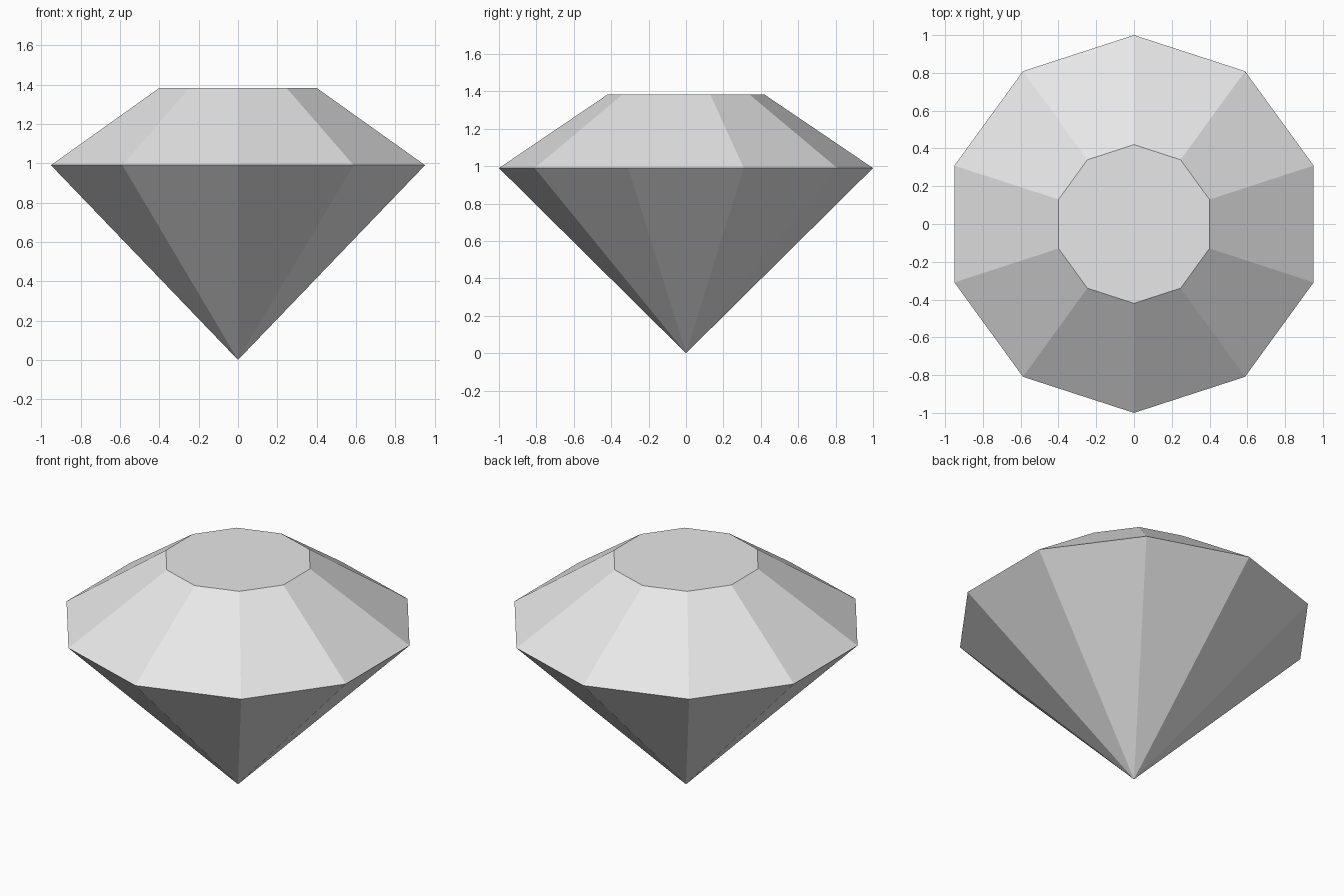
import bpy
import bmesh
from math import cos, sin, pi

cube = bpy.data.objects.get("Cube")
if cube:
    bpy.data.objects.remove(cube, do_unlink=True)

SIDES = 10
GIRDLE_RADIUS, GIRDLE_Z = 1.0, 0.99
TABLE_RADIUS, TABLE_Z = 0.42, 1.383

# Stone colour
stone = bpy.data.materials.new("light_grey_stone")
stone.use_nodes = True
colour = (0.8, 0.8, 0.8, 1.0)
stone.diffuse_color = colour
stone.node_tree.nodes["Principled BSDF"].inputs["Base Color"].default_value = colour

bm = bmesh.new()


def ring(radius, z):
    """Decagon of vertices with corners on the y axis."""
    angles = [pi / 2 + 2 * pi * i / SIDES for i in range(SIDES)]
    return [bm.verts.new((radius * cos(a), radius * sin(a), z)) for a in angles]


tip = bm.verts.new((0, 0, 0))
girdle = ring(GIRDLE_RADIUS, GIRDLE_Z)
table = ring(TABLE_RADIUS, TABLE_Z)

# Pavilion and crown facets, then the flat table
for i in range(SIDES):
    j = (i + 1) % SIDES
    bm.faces.new((tip, girdle[j], girdle[i]))
    bm.faces.new((girdle[i], girdle[j], table[j], table[i]))
bm.faces.new(table)
bmesh.ops.recalc_face_normals(bm, faces=bm.faces[:])

mesh = bpy.data.meshes.new("cut_gem")
bm.to_mesh(mesh)
bm.free()
mesh.materials.append(stone)
gem = bpy.data.objects.new("cut_gem", mesh)
bpy.context.collection.objects.link(gem)
